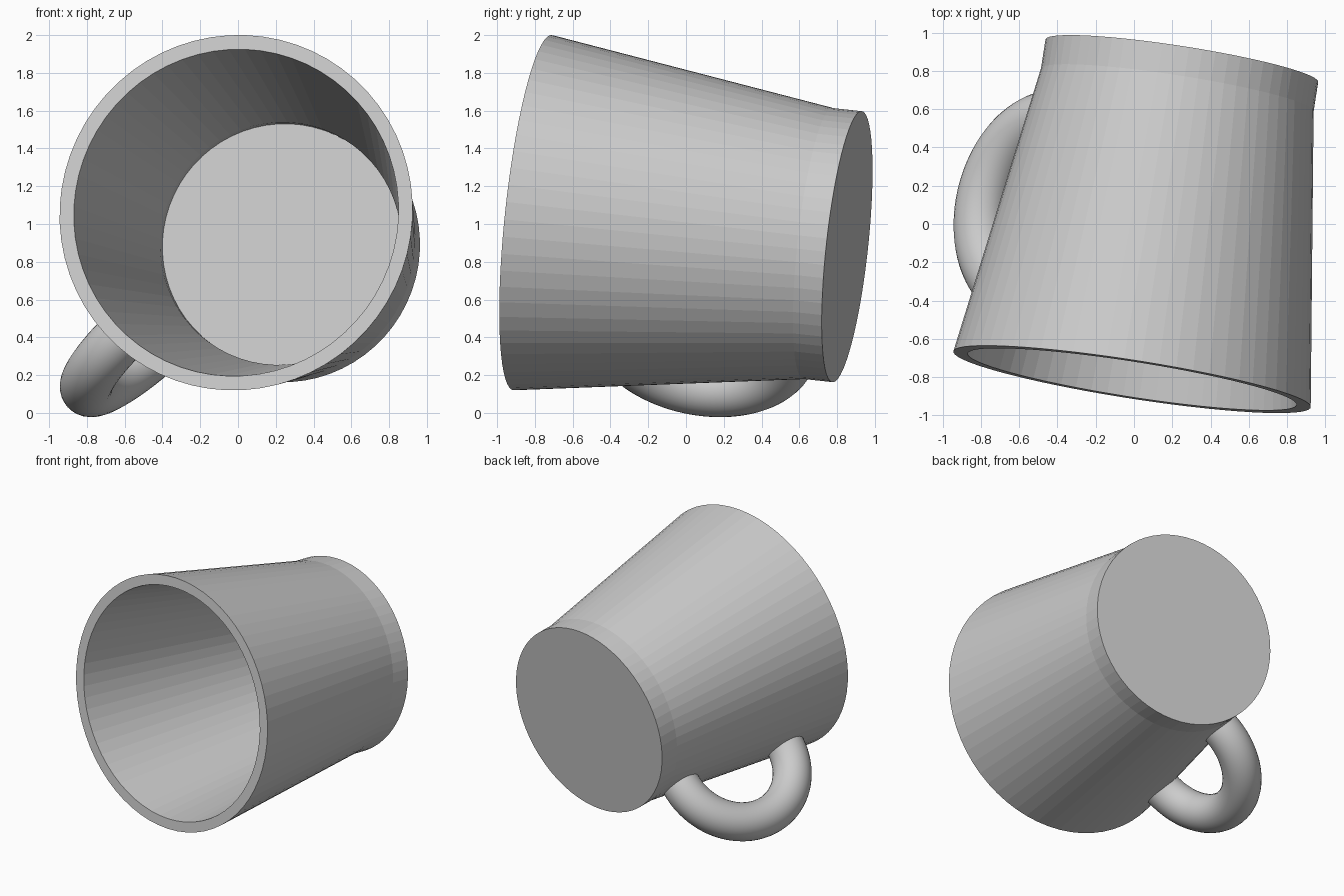
import bpy, bmesh, math
from mathutils import Vector, Matrix

if "Cube" in bpy.data.objects:
    bpy.data.objects.remove(bpy.data.objects["Cube"])

SIDES = 64
base = Vector((0.25, 0.853, 0.88))
rim = Vector((-0.01, -0.812, 1.06))
H = (rim - base).length

# Tilted mug frame: local z runs base to rim, local x points at the handle
up = (rim - base).normalized()
out = Vector((-0.74, 0, -0.67))
out = (out - up * out.dot(up)).normalized()
side = up.cross(out)
frame = Matrix((out, side, up)).transposed().to_4x4()
frame.translation = base


def make(name, rings, angle):
    """Skin a list of equal closed rings, cap both ends, place in the mug frame."""
    bm = bmesh.new()
    vs = [[bm.verts.new(p) for p in r] for r in rings]
    n = len(vs[0])
    for a, b in zip(vs, vs[1:]):
        for i in range(n):
            j = (i + 1) % n
            bm.faces.new((a[i], a[j], b[j], b[i]))
    bm.faces.new(vs[0][::-1])
    bm.faces.new(vs[-1])
    bmesh.ops.recalc_face_normals(bm, faces=bm.faces[:])
    bm.transform(frame)
    me = bpy.data.meshes.new(name)
    bm.to_mesh(me)
    bm.free()
    ob = bpy.data.objects.new(name, me)
    bpy.context.collection.objects.link(ob)
    bpy.ops.object.select_all(action='DESELECT')
    ob.select_set(True)
    bpy.context.view_layer.objects.active = ob
    if angle:
        bpy.ops.object.shade_smooth_by_angle(angle=math.radians(angle))
    return ob


def ring(r, z):
    return [(r * math.cos(2 * math.pi * i / SIDES),
             r * math.sin(2 * math.pi * i / SIDES), z) for i in range(SIDES)]


# Cup: foot, tapered wall, rim, inner wall, floor
FOOT, R0, R1, WALL = 0.155, 0.722, 0.946, 0.076
profile = [(R0, 0), (R0, FOOT), (R1, H), (R1 - WALL, H),
           (R0 - WALL, FOOT), (R0 - WALL, 0.08)]
make("cup", [ring(r, z) for r, z in profile], 0)

# Handle: round tube swept along an arc that ends inside the wall
HC, HR, VR, TUBE = (0.80, 0.82), 0.45, 0.49, 0.14


def depth(t):
    x, z = HC[0] + HR * math.cos(t), HC[1] + VR * math.sin(t)
    return x - (R0 + (R1 - R0) * (z - FOOT) / (H - FOOT))


def end(sign):
    t = 0.0
    while depth(t) > -0.035:
        t += sign * 0.005
    return t


t0, t1 = end(-1), end(1)
rings = []
for k in range(49):
    t = t0 + (t1 - t0) * k / 48
    c = Vector((HC[0] + HR * math.cos(t), 0, HC[1] + VR * math.sin(t)))
    nrm = Vector((VR * math.cos(t), 0, HR * math.sin(t))).normalized()
    rings.append([c + nrm * TUBE * math.cos(a) + Vector((0, TUBE * math.sin(a), 0))
                  for a in (2 * math.pi * i / 32 for i in range(32))])
make("handle", rings, 40)
